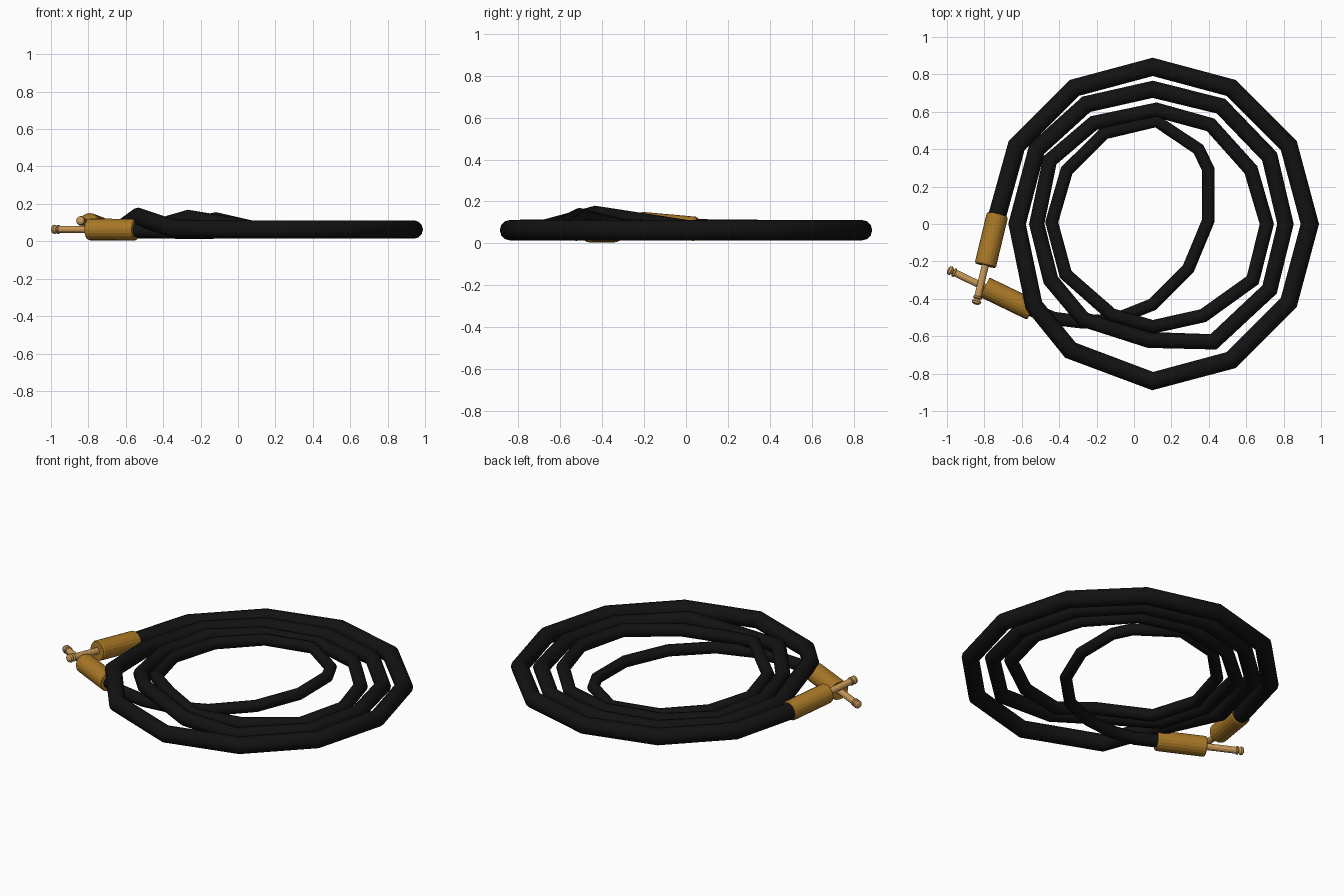
import bpy, bmesh, math
from mathutils import Vector


def material(name, rgb):
    m = bpy.data.materials.new(name)
    m.diffuse_color = (*rgb, 1)
    return m


BLACK = material("black_rubber", (0.006, 0.006, 0.006))
BROWN = material("brown_brass", (0.40, 0.19, 0.02))
GOLD = material("pale_gold", (0.58, 0.32, 0.10))


def lathe(name, profile, start, direction, mat, sides):
    """Revolve (radius, distance) pairs around an axis, closing both ends."""
    bm = bmesh.new()
    rings = []
    for r, d in profile:
        rings.append([bm.verts.new((r * math.cos(2 * math.pi * i / sides),
                                    r * math.sin(2 * math.pi * i / sides), d))
                      for i in range(sides)])
    for a, b in zip(rings, rings[1:]):
        for i in range(sides):
            j = (i + 1) % sides
            bm.faces.new((a[i], a[j], b[j], b[i]))
    bm.faces.new(rings[0][::-1])
    bm.faces.new(rings[-1])
    mesh = bpy.data.meshes.new(name)
    bm.to_mesh(mesh)
    bm.free()
    mesh.materials.append(mat)
    ob = bpy.data.objects.new(name, mesh)
    ob.location = start
    ob.rotation_mode = 'QUATERNION'
    ob.rotation_quaternion = direction.to_track_quat('Z', 'Y')
    bpy.context.collection.objects.link(ob)


def plug(name, start, tip):
    """Handle sleeve plus a pin with a grooved, flared tip."""
    start, tip = Vector(start), Vector(tip)
    axis = (tip - start).normalized()
    length = (tip - start).length
    lathe(name + "_handle", [(0.053, 0), (0.058, 0.008), (0.058, 0.272), (0.054, 0.28)],
          start, axis, BROWN, 20)
    lathe(name + "_pin", [(0.019, 0.27), (0.019, length - 0.045), (0.024, length - 0.042),
                          (0.024, length - 0.034), (0.014, length - 0.030),
                          (0.025, length - 0.018), (0.022, length - 0.006), (0.011, length)],
          start, axis, GOLD, 12)


# Cable: outer loop (regular twelve-sided) from the raised plug, clockwise
path = [(-0.738, 0.02, 0.068, 0.048)]
for deg in range(150, -91, -30):
    a = math.radians(deg)
    path.append((0.1 + 0.84 * math.cos(a), 0.84 * math.sin(a), 0.063, 0.049))

# Outer loop climbs over the tail, then second loop
path += [(-0.34, -0.675, 0.066, 0.049), (-0.535, -0.435, 0.132, 0.048),
         (-0.625, 0, 0.066, 0.047), (-0.52, 0.40, 0.063, 0.047),
         (-0.255, 0.64, 0.063, 0.046), (0.10, 0.72, 0.063, 0.046),
         (0.465, 0.63, 0.063, 0.045), (0.725, 0.36, 0.063, 0.045),
         (0.81, 0, 0.063, 0.044), (0.725, -0.35, 0.063, 0.044),
         (0.425, -0.63, 0.063, 0.044), (0.08, -0.62, 0.068, 0.043)]
# Third loop
path += [(-0.27, -0.51, 0.127, 0.042), (-0.445, -0.30, 0.075, 0.042),
         (-0.52, 0, 0.063, 0.041), (-0.45, 0.34, 0.063, 0.041),
         (-0.215, 0.54, 0.063, 0.040), (0.12, 0.61, 0.063, 0.040),
         (0.41, 0.53, 0.063, 0.039), (0.625, 0.29, 0.063, 0.039),
         (0.71, 0, 0.063, 0.038), (0.635, -0.30, 0.063, 0.038),
         (0.37, -0.49, 0.063, 0.037), (0.10, -0.55, 0.068, 0.037)]
# Innermost loop and the tail running under the others
path += [(-0.12, -0.485, 0.120, 0.036), (-0.365, -0.27, 0.070, 0.036),
         (-0.44, 0.01, 0.063, 0.035), (-0.36, 0.285, 0.063, 0.035),
         (-0.16, 0.485, 0.063, 0.034), (0.12, 0.55, 0.063, 0.034),
         (0.345, 0.40, 0.060, 0.034), (0.398, 0.29, 0.060, 0.034),
         (0.398, 0.02, 0.058, 0.034), (0.29, -0.24, 0.055, 0.034),
         (0.10, -0.43, 0.052, 0.034), (-0.10, -0.51, 0.048, 0.034),
         (-0.27, -0.525, 0.047, 0.035), (-0.43, -0.505, 0.052, 0.036),
         (-0.56, -0.452, 0.060, 0.038)]

curve = bpy.data.curves.new("cable", 'CURVE')
curve.dimensions = '3D'
curve.bevel_depth = 1.0
curve.bevel_resolution = 4
curve.use_fill_caps = True
spline = curve.splines.new('POLY')
spline.points.add(len(path) - 1)
for p, (x, y, z, r) in zip(spline.points, path):
    p.co = (x, y, z, 1)
    p.radius = r
curve.materials.append(BLACK)
cable = bpy.data.objects.new("cable", curve)
bpy.context.collection.objects.link(cable)
bpy.context.view_layer.objects.active = cable
cable.select_set(True)
bpy.ops.object.convert(target='MESH')

# Plugs: one tilted up over the other
plug("raised_plug", (-0.73, 0.05, 0.069), (-0.845, -0.43, 0.112))
plug("resting_plug", (-0.546, -0.46, 0.062), (-0.995, -0.243, 0.064))
